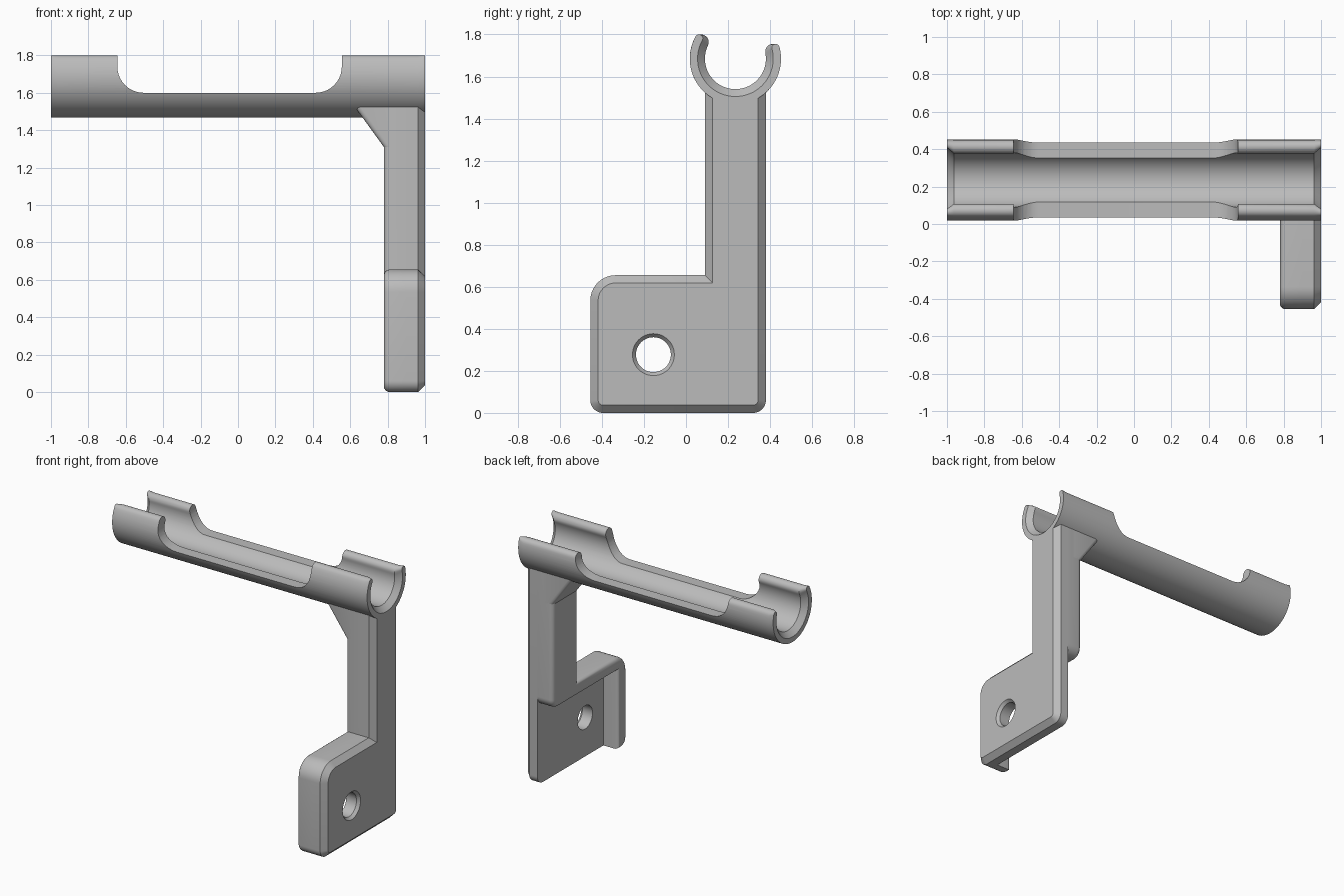
import bpy, bmesh
from math import sin, cos, asin, pi, radians

if "Cube" in bpy.data.objects:
    bpy.data.objects.remove(bpy.data.objects["Cube"], do_unlink=True)

GREY = (0.5, 0.5, 0.5, 1)
grey = bpy.data.materials.new("plain_grey")
grey.use_nodes = True
grey.diffuse_color = GREY
grey.node_tree.nodes["Principled BSDF"].inputs["Base Color"].default_value = GREY

AXIS_Y, AXIS_Z = 0.235, 1.685      # trough axis
OUTER, INNER = 0.217, 0.145


def finish(name, bm):
    bmesh.ops.recalc_face_normals(bm, faces=bm.faces)
    mesh = bpy.data.meshes.new(name)
    bm.to_mesh(mesh)
    bm.free()
    mesh.materials.append(grey)
    ob = bpy.data.objects.new(name, mesh)
    bpy.context.collection.objects.link(ob)
    return ob


def loft(sections):
    """Bridge equal rings of points and cap both ends."""
    bm = bmesh.new()
    rings = [[bm.verts.new(p) for p in s] for s in sections]
    n = len(rings[0])
    for a, b in zip(rings, rings[1:]):
        for i in range(n):
            j = (i + 1) % n
            bm.faces.new((a[i], a[j], b[j], b[i]))
    bm.faces.new(rings[0])
    bm.faces.new(rings[-1])
    return bm


def along_x(points, lo, hi):
    return loft([[(x, y, z) for y, z in points] for x in (lo, hi)])


def along_y(points, lo, hi):
    return loft([[(x, y, z) for x, z in points] for y in (lo, hi)])


def rounded(corners, steps=10):
    """Polygon from (u, v, radius) corners with filleted corners."""
    out = []
    for i, (u, v, r) in enumerate(corners):
        if r == 0:
            out.append((u, v))
            continue
        ends = []
        for q in (corners[i - 1], corners[(i + 1) % len(corners)]):
            du, dv = q[0] - u, q[1] - v
            k = r / (du * du + dv * dv) ** 0.5
            ends.append((du * k, dv * k))
        (au, av), (bu, bv) = ends
        for s in range(steps + 1):
            c, d = 1 - cos(s / steps * pi / 2), 1 - sin(s / steps * pi / 2)
            out.append((u + bu * c + au * d, v + bv * c + av * d))
    return out


def bevel_where(bm, test, size, segments):
    bm.normal_update()
    bmesh.ops.recalc_face_normals(bm, faces=bm.faces)
    edges = [e for e in bm.edges if test(*[v.co for v in e.verts])]
    bmesh.ops.bevel(bm, geom=edges, offset=size, segments=segments,
                    affect='EDGES', profile=0.5, clamp_overlap=False)


def cut(ob, cutter):
    mod = ob.modifiers.new("cut", 'BOOLEAN')
    mod.operation, mod.solver, mod.object = 'DIFFERENCE', 'EXACT', cutter
    bpy.context.view_layer.objects.active = ob
    bpy.ops.object.modifier_apply(modifier=mod.name)


def at_x(x):
    return lambda a, b: abs(a.x - x) < 1e-4 and abs(b.x - x) < 1e-4


# Open trough: C-shaped section with round lips, bore chamfered at both ends
def trough_section(x, inner, steps=56, cap=10):
    mid, r = (OUTER + inner) / 2, (OUTER - inner) / 2
    a0 = pi - asin((1.80 - r - AXIS_Z) / mid)
    a1 = 2 * pi + asin((1.755 - r - AXIS_Z) / mid)
    polar = []
    arc = [a0 + (a1 - a0) * i / steps for i in range(steps + 1)]
    pts = [(OUTER * cos(a), OUTER * sin(a)) for a in arc]

    def lip(a, sign):
        for i in range(1, cap):
            s = pi * i / cap
            ru, rt = sign * r * cos(s), sign * r * sin(s)
            pts.append(((mid + ru) * cos(a) - rt * sin(a),
                        (mid + ru) * sin(a) + rt * cos(a)))
    lip(a1, 1)
    pts.extend((inner * cos(a), inner * sin(a)) for a in reversed(arc))
    lip(a0, -1)
    return [(x, AXIS_Y + y, AXIS_Z + z) for y, z in pts]


trough = finish("trough", loft([
    trough_section(-1, 0.18), trough_section(-0.963, INNER),
    trough_section(0.963, INNER), trough_section(1, 0.18)]))

# Long window through both trough walls
window = finish("window_cutter", along_y(rounded([
    (-0.645, 1.6, 0.14), (0.555, 1.6, 0.14), (0.555, 2, 0), (-0.645, 2, 0)]), -0.2, 0.7))
cut(trough, window)

# Mounting plate with upright, chamfered on its outer face
bm = along_x(rounded([
    (-0.455, 0, 0.06), (0.38, 0, 0.06), (0.38, 1.6, 0),
    (0.09, 1.6, 0), (0.09, 0.655, 0), (-0.455, 0.655, 0.12)]), 0.9, 1)
bevel_where(bm, at_x(1), 0.037, 1)
plate = finish("mounting_plate", bm)

# Thick post and flange behind the plate, rounded on its inner face
bm = along_x(rounded([
    (-0.455, 0, 0.06), (-0.36, 0, 0), (-0.36, 0.56, 0), (0.38, 0.56, 0.07),
    (0.38, 1.6, 0), (0.09, 1.6, 0), (0.09, 0.655, 0), (-0.455, 0.655, 0.12)]), 0.78, 0.9)
bevel_where(bm, at_x(0.78), 0.03, 4)
post = finish("post_and_flange", bm)

# Sloped gusset under the trough
bm = along_y([(0.57, 1.6), (0.78, 1.31), (0.85, 1.31), (0.85, 1.6)], 0.09, 0.38)
bevel_where(bm, lambda a, b: abs(a.y - b.y) < 1e-4 and abs(a.x - b.x) > 0.1
            and abs(a.z - b.z) > 0.1, 0.025, 4)
gusset = finish("gusset", bm)

# Seat for the trough
seat = finish("seat_cutter", along_x(
    [(AXIS_Y + 0.212 * cos(i * pi / 48), AXIS_Z + 0.212 * sin(i * pi / 48))
     for i in range(96)], 0.4, 1.2))
for part in (plate, post, gusset):
    cut(part, seat)

# Screw hole with a countersunk rim
hole = finish("hole_cutter", loft([
    [(x, -0.155 + r * cos(i * pi / 24), 0.277 + r * sin(i * pi / 24)) for i in range(48)]
    for x, r in ((0.8, 0.083), (0.98, 0.083), (1.01, 0.108))]))
cut(plate, hole)

for helper in (window, seat, hole):
    bpy.data.objects.remove(helper, do_unlink=True)

# Smooth curved faces, keep hard edges
bpy.ops.object.select_all(action='DESELECT')
for ob in (trough, plate, post, gusset):
    ob.select_set(True)
bpy.context.view_layer.objects.active = trough
bpy.ops.object.shade_smooth_by_angle(angle=radians(30))
